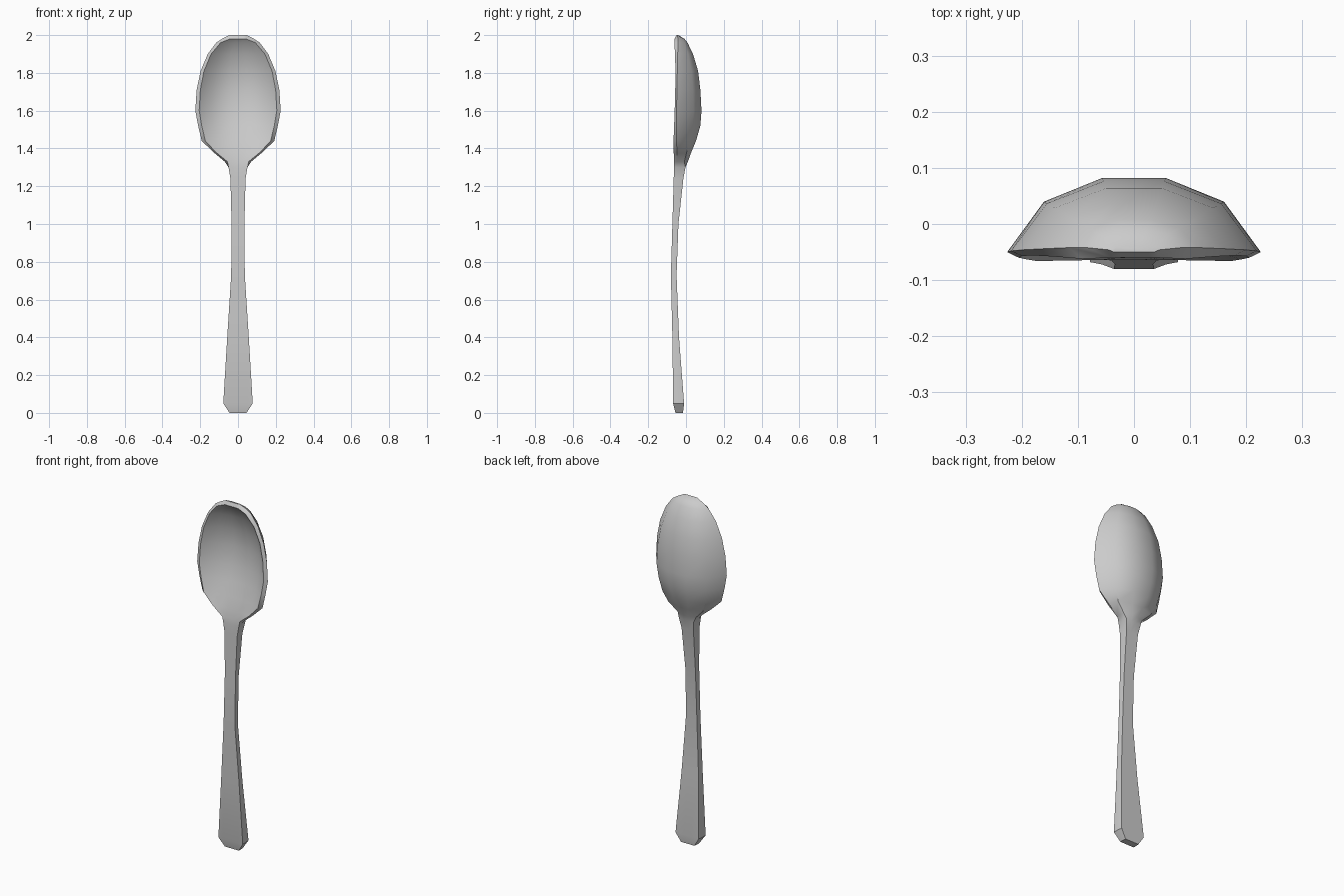
import bpy, bmesh, math

if "Cube" in bpy.data.objects:
    bpy.data.objects.remove(bpy.data.objects["Cube"])

# handle stations: height, half width, front y, back y
HANDLE = [
    (0.00, .045, -.056, -.016),
    (0.05, .078, -.068, -.010),
    (0.40, .057, -.072, -.037),
    (0.73, .036, -.080, -.050),
    (1.00, .034, -.072, -.040),
    (1.24, .040, -.065, -.014),
    (1.30, .050, -.064, -.003),
]
# bowl stations: height, half width, inner rim ratio, rim front y, rim outer y, hollow y, back y
BOWL = [
    (1.33, .070, .80, -.064, -.050, -.060, .010),
    (1.38, .130, .90, -.065, -.048, -.050, .028),
    (1.44, .192, .90, -.066, -.050, -.032, .053),
    (1.52, .211, .91, -.063, -.051, -.006, .076),
    (1.60, .226, .91, -.060, -.050, .016, .082),
    (1.71, .219, .91, -.057, -.048, .028, .076),
    (1.81, .198, .91, -.056, -.046, .019, .064),
    (1.90, .160, .89, -.058, -.044, -.010, .037),
    (1.96, .115, .80, -.062, -.042, -.042, .008),
    (1.98, .085, .50, -.060, -.042, -.060, -.008),
    (2.00, .045, .80, -.050, -.046, -.050, -.040),
]


def close_section(half, z):
    """Mirror a half section (front centre to back centre) into a ring."""
    return [(x, y, z) for x, y in half] + [(-x, y, z) for x, y in reversed(half)]


def handle_section(z, w, f, b):
    half = [(.22 * w, f), (.65 * w, f), (w, f), (w, (f + b) / 2), (w * .95, b), (.26 * w, b)]
    return close_section(half, z)


def bowl_section(z, w, k, f, m, d, b):
    kb = .85 if z < 1.4 else .71
    half = [(.24 * w * k, d), (.68 * w * k, f + (d - f) * .68), (w * k, f),
            (w, m), (kb * w, m + (b - m) * .68), (.25 * w, b)]
    return close_section(half, z)


# spoon: one continuous loft from handle tip to bowl tip
bm = bmesh.new()
sections = [handle_section(*r) for r in HANDLE] + [bowl_section(*r) for r in BOWL]
rings = [[bm.verts.new(p) for p in s] for s in sections]
for lower, upper in zip(rings, rings[1:]):
    n = len(lower)
    for i in range(n):
        j = (i + 1) % n
        bm.faces.new((lower[i], lower[j], upper[j], upper[i]))
bm.faces.new(rings[0])
bm.faces.new(rings[-1])
bmesh.ops.recalc_face_normals(bm, faces=bm.faces)
mesh = bpy.data.meshes.new("spoon")
bm.to_mesh(mesh)
bm.free()
spoon = bpy.data.objects.new("spoon", mesh)
bpy.context.collection.objects.link(spoon)

# smooth bowl, crisp rim and handle edges
bpy.context.view_layer.objects.active = spoon
spoon.select_set(True)
bpy.ops.object.shade_smooth_by_angle(angle=math.radians(35))
